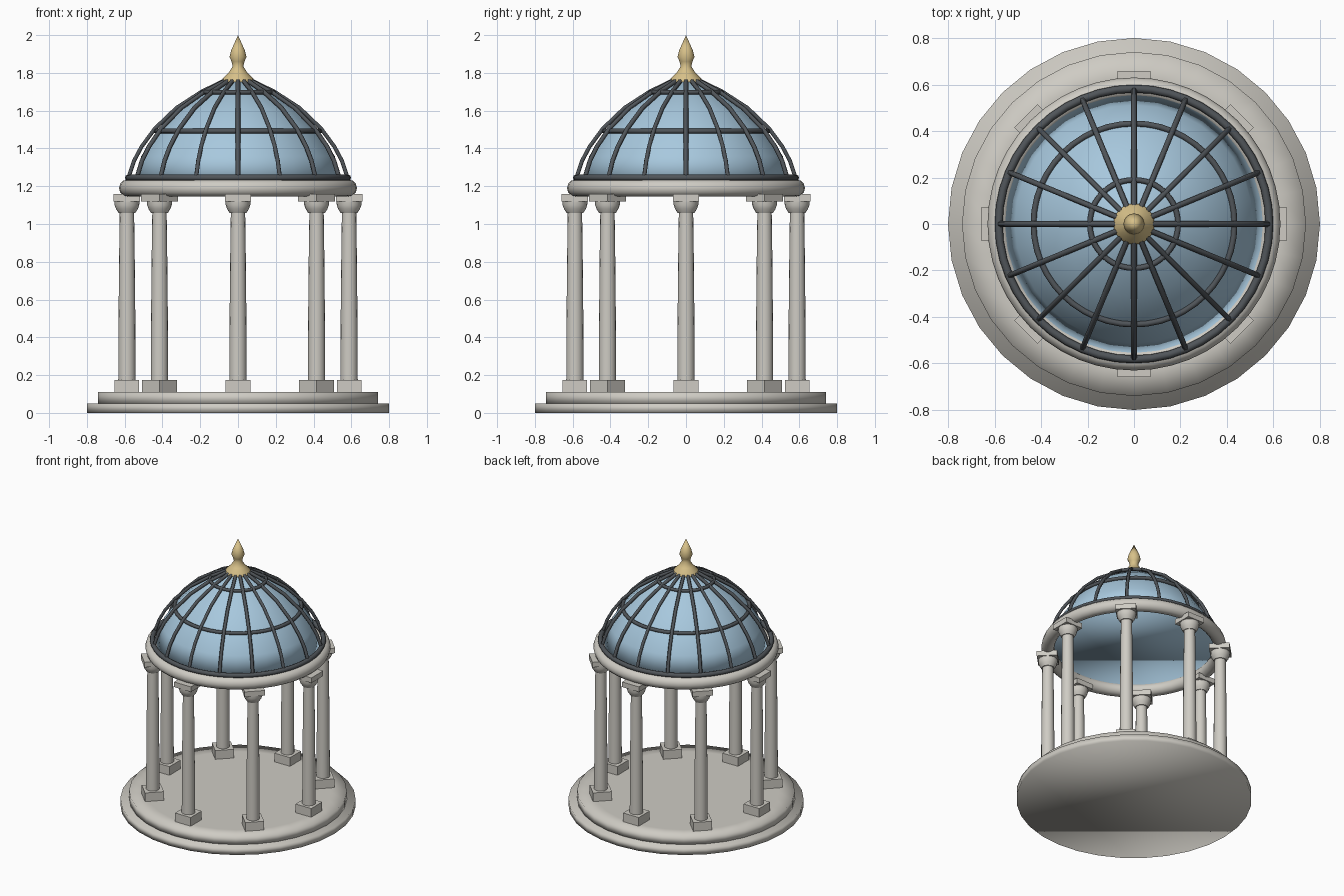
import bpy
import math
from math import cos, sin, pi

cube = bpy.data.objects.get("Cube")
if cube:
    bpy.data.objects.remove(cube, do_unlink=True)


def material(name, rgb, rough=0.6):
    mat = bpy.data.materials.new(name)
    mat.use_nodes = True
    mat.diffuse_color = (*rgb, 1)
    shader = next(n for n in mat.node_tree.nodes if n.type == "BSDF_PRINCIPLED")
    shader.inputs["Base Color"].default_value = (*rgb, 1)
    shader.inputs["Roughness"].default_value = rough
    return mat


STONE = material("pale stone", (0.62, 0.60, 0.55))
GLASS = material("blue glass", (0.39, 0.58, 0.73))
IRON = material("dark iron", (0.08, 0.09, 0.10))
GOLD = material("pale gold", (0.68, 0.53, 0.25))


def lathe(name, profile, segments, mat, sharp=None):
    """Spin (radius, height) points around z; open ends get flat caps."""
    verts, rings, faces = [], [], []
    for r, z in profile:
        count = segments if r > 0 else 1
        start = len(verts)
        rings.append(range(start, start + count))
        for i in range(count):
            a = 2 * pi * i / segments
            verts.append((r * cos(a), r * sin(a), z))
    for low, high in zip(rings, rings[1:]):
        for i in range(segments):
            j = (i + 1) % segments
            if len(high) == 1:
                faces.append((low[i], low[j], high[0]))
            elif len(low) == 1:
                faces.append((low[0], high[j], high[i]))
            else:
                faces.append((low[i], low[j], high[j], high[i]))
    if len(rings[0]) > 1:
        faces.append(tuple(reversed(rings[0])))
    if len(rings[-1]) > 1:
        faces.append(tuple(rings[-1]))
    mesh = bpy.data.meshes.new(name)
    mesh.from_pydata(verts, [], faces)
    mesh.materials.append(mat)
    obj = bpy.data.objects.new(name, mesh)
    bpy.context.collection.objects.link(obj)
    bpy.ops.object.select_all(action="DESELECT")
    obj.select_set(True)
    bpy.context.view_layer.objects.active = obj
    if sharp is None:
        bpy.ops.object.shade_smooth()
    else:
        bpy.ops.object.shade_smooth_by_angle(angle=math.radians(sharp))
    return obj


def ring(name, radius, z, tube, mat, sides=8):
    bpy.ops.mesh.primitive_torus_add(
        major_radius=radius, minor_radius=tube, major_segments=48,
        minor_segments=sides, location=(0, 0, z))
    obj = bpy.context.object
    obj.name = name
    obj.data.materials.append(mat)
    bpy.ops.object.shade_smooth()
    return obj


def block(name, size, low, high, angle):
    bpy.ops.mesh.primitive_cube_add(
        size=1, rotation=(0, 0, angle),
        location=(COLUMN_R * cos(angle), COLUMN_R * sin(angle), (low + high) / 2))
    obj = bpy.context.object
    obj.name = name
    obj.scale = (size, size, high - low)
    obj.data.materials.append(STONE)


# Stepped round platform
lathe("lower_step", [(0.80, 0), (0.80, 0.05)], 32, STONE)
lathe("upper_step", [(0.74, 0.045), (0.74, 0.11), (0.63, 0.11)], 32, STONE)

# Ring of eight columns
COLUMN_R = 0.588
shaft_profile = [(0.046, 0.17), (0.045, 0.45), (0.041, 0.85), (0.038, 1.06)]
capital_profile = [(0.044, 1.058), (0.058, 1.08), (0.065, 1.10), (0.066, 1.122)]
for k in range(8):
    a = 2 * pi * k / 8
    block("column_base", 0.13, 0.11, 0.175, a)
    block("column_top_slab", 0.14, 1.12, 1.158, a)
    for part in (lathe("column_shaft", shaft_profile, 16, STONE, 40),
                 lathe("column_capital", capital_profile, 16, STONE, 40)):
        part.location = (COLUMN_R * cos(a), COLUMN_R * sin(a), 0)

# Round stone beam carrying the dome
ring("beam", 0.585, 1.19, 0.045, STONE, 12)

# Glass dome
lathe("glass_dome", [(0.555, 1.22), (0.512, 1.36), (0.425, 1.49), (0.31, 1.605),
                     (0.17, 1.695), (0.06, 1.745), (0, 1.755)], 32, GLASS)

# Iron hoops around the dome
ring("bottom_hoop", 0.582, 1.245, 0.017, IRON)
ring("middle_hoop", 0.432, 1.492, 0.013, IRON)
ring("top_hoop", 0.19, 1.698, 0.012, IRON)

# Sixteen iron ribs
rib_path = [(0.58, 1.245), (0.55, 1.335), (0.51, 1.41), (0.44, 1.505),
            (0.325, 1.615), (0.19, 1.702), (0.07, 1.76)]
rib_curve = bpy.data.curves.new("rib", "CURVE")
rib_curve.dimensions = "3D"
rib_curve.bevel_depth = 0.012
rib_curve.bevel_resolution = 1
rib_curve.use_fill_caps = True
spline = rib_curve.splines.new("POLY")
spline.points.add(len(rib_path) - 1)
for point, (r, z) in zip(spline.points, rib_path):
    point.co = (r, 0, z, 1)
rib_curve.materials.append(IRON)
for k in range(16):
    rib = bpy.data.objects.new("rib", rib_curve)
    rib.rotation_euler.z = 2 * pi * k / 16
    bpy.context.collection.objects.link(rib)

# Gold finial
lathe("finial", [(0.088, 1.752), (0.080, 1.772), (0.050, 1.80), (0.028, 1.835),
                 (0.034, 1.86), (0.045, 1.885), (0.036, 1.92), (0, 2.0)],
      24, GOLD, 50)
